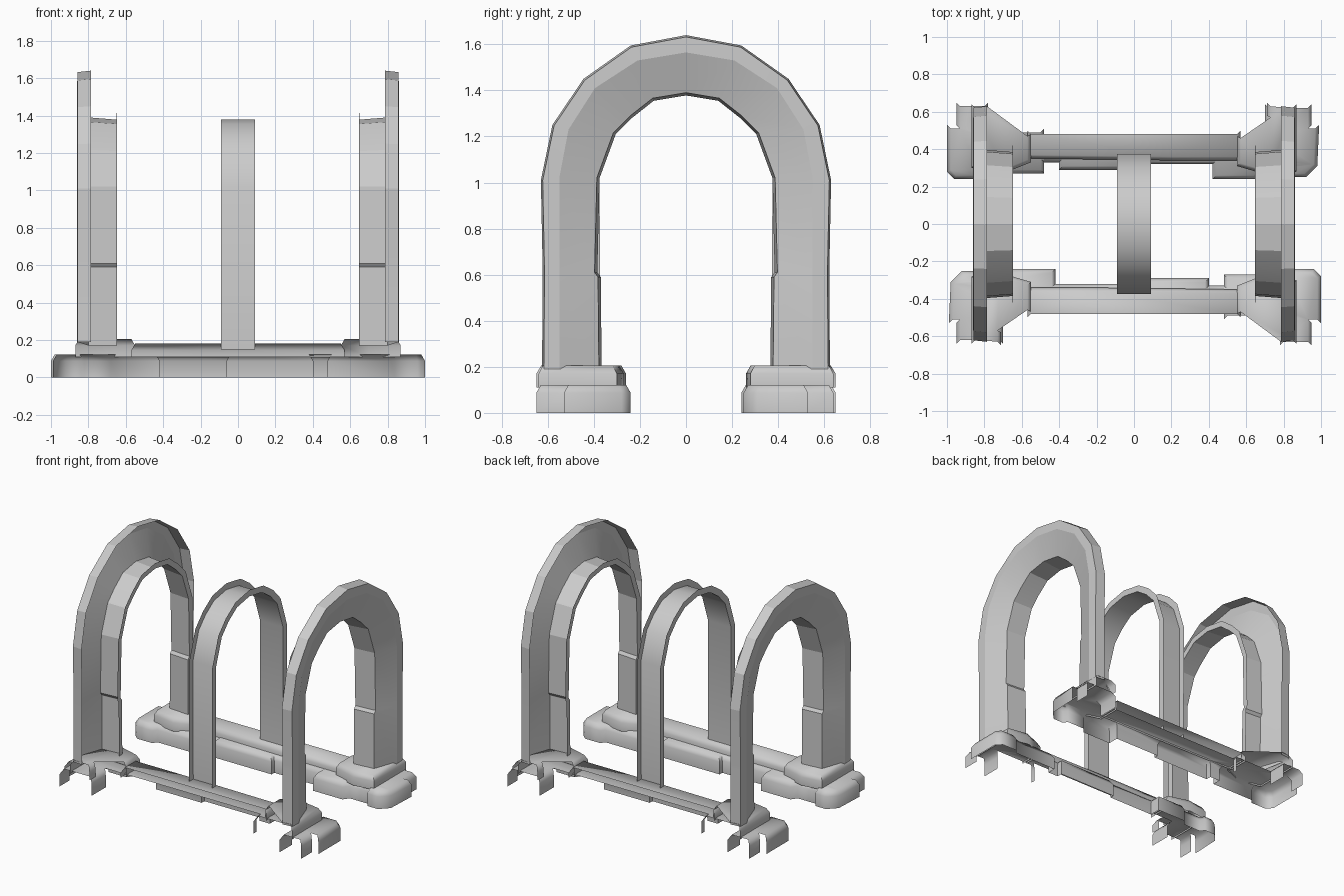
import bpy, bmesh, math
from mathutils import Vector

old = bpy.data.objects.get("Cube")
if old:
    bpy.data.objects.remove(old, do_unlink=True)

stone = bpy.data.materials.new("grey stone")
stone.use_nodes = True
GREY = (0.6, 0.6, 0.6, 1)
stone.diffuse_color = GREY
stone.node_tree.nodes["Principled BSDF"].inputs["Base Color"].default_value = GREY


def finish(name, bm, angle):
    mesh = bpy.data.meshes.new(name)
    bm.to_mesh(mesh)
    bm.free()
    ob = bpy.data.objects.new(name, mesh)
    bpy.context.collection.objects.link(ob)
    mesh.materials.append(stone)
    bpy.ops.object.select_all(action='DESELECT')
    ob.select_set(True)
    bpy.context.view_layer.objects.active = ob
    bpy.ops.object.shade_smooth_by_angle(angle=math.radians(angle))


def whole(half):
    """Complete a half arch, given from foot to crown, as (y, z) points."""
    return half + [(-y, z) for y, z in reversed(half[:-1])]


def grow(path, d):
    """Move a half arch outwards by d, radially above the springing."""
    out = []
    for y, z in path:
        v = Vector((y, max(z - 1.02, 0))).normalized() * d
        out.append((y + v.x, z + v.y))
    return out


def arch(name, strips, angle, side=1):
    """Join neighbouring (path, x) rails into an open stone shell."""
    bm = bmesh.new()
    rails = [[bm.verts.new((side * x, side * y, z)) for y, z in whole(path)]
             for path, x in strips]
    for a, b in zip(rails, rails[1:]):
        for i in range(len(a) - 1):
            bm.faces.new((a[i], a[i + 1], b[i + 1], b[i]))
    bmesh.ops.recalc_face_normals(bm, faces=bm.faces)
    finish(name, bm, angle)


def block(name, outline, z0, z1, side, inset=0.02, drop=0.035):
    """Stone shell with worn top edges, open below and towards the outside."""
    bm = bmesh.new()
    low = [bm.verts.new((side * x, side * y, z0)) for x, y in outline]
    high = [bm.verts.new((side * x, side * y, z1 - drop)) for x, y in outline]
    n = len(outline)
    for i in range(n):
        j = (i + 1) % n
        bm.faces.new((low[i], low[j], high[j], high[i]))
    bottom = bm.faces.new(low)
    top = bm.faces.new(high)
    bmesh.ops.recalc_face_normals(bm, faces=bm.faces)
    bmesh.ops.inset_region(bm, faces=[top], thickness=inset, use_even_offset=True)
    for v in top.verts:
        v.co.z = z1
    bm.normal_update()
    gone = [bottom] + [f for f in bm.faces
                       if f.normal.y * side > 0.3 and f.normal.z < 0.8]
    bmesh.ops.delete(bm, geom=gone, context='FACES')
    finish(name, bm, 62)


# End arches: rim, face ring, sloping voussoirs, deep reveal and inner flange
outer = [(.625, .19), (.622, .59), (.622, .61), (.63, 1.01),
         (.58, 1.25), (.445, 1.45), (.24, 1.595), (0, 1.64)]
line = [(.55, .19), (.55, .59), (.55, .61), (.55, 1.02),
        (.51, 1.23), (.395, 1.41), (.21, 1.53), (0, 1.565)]
inner = [(.366, .17), (.37, .59), (.385, .61), (.375, 1.02),
         (.305, 1.21), (.235, 1.28), (.14, 1.355), (0, 1.378)]
for side, label in ((1, "left"), (-1, "right")):
    arch(label + "_end_arch",
         [(outer, .785), (grow(outer, -.008), .858), (line, .86), (grow(inner, .012), .80),
          (inner, .65), (grow(inner, .04), .648)], 12, side)

# Middle arch: a band with upright edges, open to the outside
band = [(.372, .15), (.375, 1.02), (.31, 1.21), (.235, 1.29), (.14, 1.355), (0, 1.38)]
edge = grow(band, .045)
arch("middle_arch", [(edge, -.09), (band, -.09), (band, .09), (edge, .09)], 30)

# Two plinths, the same parts turned half way round
course = [
    (-1, .53), (-1, .28), (-.96, .24), (-.84, .24), (-.82, .27), (-.48, .27),
    (-.48, .33), (-.4, .33), (-.4, .29), (.06, .29), (.06, .32), (.42, .32),
    (.42, .24), (.65, .24), (.68, .28), (.82, .28), (.84, .25), (.92, .25),
    (.98, .31), (.99, .53), (.95, .53), (.95, .64), (.7, .64), (.7, .48),
    (-.48, .48), (-.48, .51), (-.78, .51), (-.78, .65), (-.95, .65), (-.95, .53)]
pedestal_a = [(-.55, .33), (-.55, .48), (-.78, .65), (-.87, .64), (-.87, .3), (-.7, .27)]
pedestal_b = [(.55, .31), (.55, .47), (.71, .58), (.71, .65), (.87, .64), (.87, .28), (.72, .26)]
rail = [(-.57, .35), (.2, .34), (.57, .34), (.57, .5), (-.57, .5)]
for side, label in ((1, "back"), (-1, "front")):
    block(label + "_lower_course", course, 0, .122, side)
    block(label + "_rail", rail, .11, .18, side)
    block(label + "_pedestal_a", pedestal_a, .11, .205, side)
    block(label + "_pedestal_b", pedestal_b, .11, .205, side)
